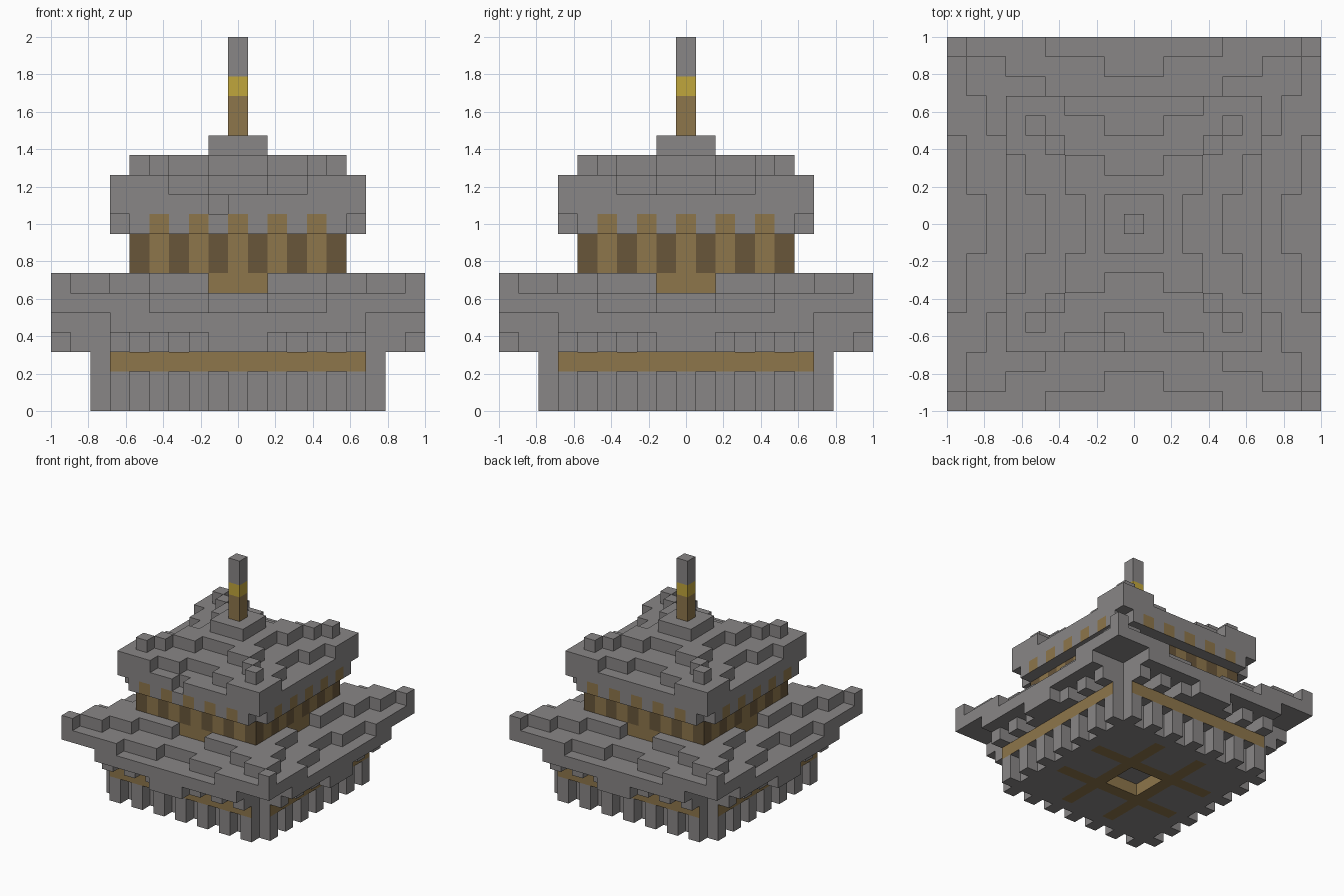
import bpy
import bmesh
from mathutils import Vector

if "Cube" in bpy.data.objects:
    bpy.data.objects.remove(bpy.data.objects["Cube"], do_unlink=True)

UNIT = 2 / 19  # one block
GREY, TIMBER, DARK, GOLD = range(4)


def make_material(name, colour):
    mat = bpy.data.materials.new(name)
    mat.use_nodes = True
    mat.diffuse_color = (*colour, 1)
    bsdf = mat.node_tree.nodes["Principled BSDF"]
    bsdf.inputs["Base Color"].default_value = (*colour, 1)
    bsdf.inputs["Roughness"].default_value = 0.9
    return mat


materials = [
    make_material("stone grey", (0.25, 0.24, 0.24)),
    make_material("light timber", (0.27, 0.18, 0.07)),
    make_material("dark timber", (0.14, 0.093, 0.042)),
    make_material("gold", (0.53, 0.38, 0.045)),
]

# Every block: (x, y, layer) -> part name
blocks = {}


def ring(x, y):
    """Distance of a block from the axis, and its place along that side."""
    return max(abs(x), abs(y)), min(abs(x), abs(y))


def stepped(steps, t):
    """Level from (last place, level) steps, rising toward the corner."""
    return next(level for last, level in steps if t <= last)


def fill(part, size, rule):
    """Stack blocks between the (bottom, top) layers that the rule returns."""
    for x in range(-size, size + 1):
        for y in range(-size, size + 1):
            bottom, top = rule(*ring(x, y))
            for k in range(bottom, top):
                blocks[x, y, k] = part


# Base: hollow in the middle of its underside, ribs all around
def base_rule(d, t):
    if d <= 6:
        return (1 if d <= 1 else 0), 3
    return (0, 2) if t <= 6 and t % 2 == 0 else (0, 0)


# Band closing the ribs at the top
def band_rule(d, t):
    return (2, 3) if d == 7 and t <= 6 else (0, 0)


# Brackets carrying the eaves
def bracket_rule(d, t):
    if d <= 6:
        return 3, 4
    return (3, 4) if t <= 6 and t % 2 == 0 else (0, 0)


# Lower roof with raised corners
LOWER_TOP = {
    9: ((4, 5), (8, 6), (9, 7)),
    8: ((1, 5), (6, 6), (8, 7)),
    7: ((4, 6), (7, 7)),
    6: ((1, 6), (6, 7)),
}
LOWER_BOTTOM = {
    9: ((1, 3), (6, 4), (9, 5)),
    8: ((1, 3), (6, 4), (8, 5)),
    7: ((6, 4), (7, 5)),
}


def lower_roof_rule(d, t):
    if d <= 5:
        return 4, 6
    return stepped(LOWER_BOTTOM.get(d, ((6, 4),)), t), stepped(LOWER_TOP[d], t)


# Upper roof with raised corners and a small cap
UPPER_TOP = {
    6: ((3, 11), (6, 12)),
    5: ((1, 11), (4, 12), (5, 13)),
    4: ((3, 12), (4, 13)),
    3: ((1, 12), (3, 13)),
    2: ((2, 13),),
}


def upper_roof_rule(d, t):
    bottom = 10 if t == 6 else 9
    return bottom, (14 if d <= 1 else stepped(UPPER_TOP[d], t))


fill("base", 7, base_rule)
fill("band", 7, band_rule)
fill("brackets", 8, bracket_rule)
fill("lower_roof", 9, lower_roof_rule)
fill("walls", 5, lambda d, t: (6, 9))
fill("upper_roof", 6, upper_roof_rule)
fill("spire", 0, lambda d, t: (14, 19))
del blocks[-1, -6, 10]  # chipped block on the front of the upper roof


def paint(part, block, normal):
    """Colour of one block face."""
    x, y, k = block
    d, t = ring(x, y)
    outward = x * normal[0] + y * normal[1] == d
    post = t <= 4 and t % 2 == 0
    if part == "spire":
        return GOLD if k == 16 else TIMBER if k < 16 else GREY
    if part == "band" and outward:
        return TIMBER
    if part == "walls" and normal[2] == 0:
        return TIMBER if post or k == 6 else DARK
    if part == "upper_roof" and k == 9 and d == 6 and outward and post:
        return TIMBER
    if part == "base" and k == 0:
        stripe = 2 in (abs(x), abs(y)) and d <= 5
        hollow = d == 2 and normal[2] == 0
        if hollow or (stripe and normal[2] < 0):
            return TIMBER
    return GREY


# Build each part from the faces that no other block covers
NORMALS = [(1, 0, 0), (-1, 0, 0), (0, 1, 0), (0, -1, 0), (0, 0, 1), (0, 0, -1)]
for part in sorted(set(blocks.values())):
    bm = bmesh.new()
    corners = {}
    for block, owner in blocks.items():
        if owner != part:
            continue
        centre = Vector(block) + Vector((0, 0, 0.5))
        for normal in NORMALS:
            if tuple(a + b for a, b in zip(block, normal)) in blocks:
                continue
            n = Vector(normal)
            u = Vector((normal[1], normal[2], normal[0]))
            v = n.cross(u)
            quad = []
            for a, b in ((-1, -1), (1, -1), (1, 1), (-1, 1)):
                p = centre + (n + a * u + b * v) / 2
                key = tuple(round(2 * c) for c in p)
                if key not in corners:
                    corners[key] = bm.verts.new(p * UNIT)
                quad.append(corners[key])
            bm.faces.new(quad).material_index = paint(part, block, normal)
    mesh = bpy.data.meshes.new(part)
    bm.to_mesh(mesh)
    bm.free()
    for mat in materials:
        mesh.materials.append(mat)
    bpy.context.collection.objects.link(bpy.data.objects.new(part, mesh))
